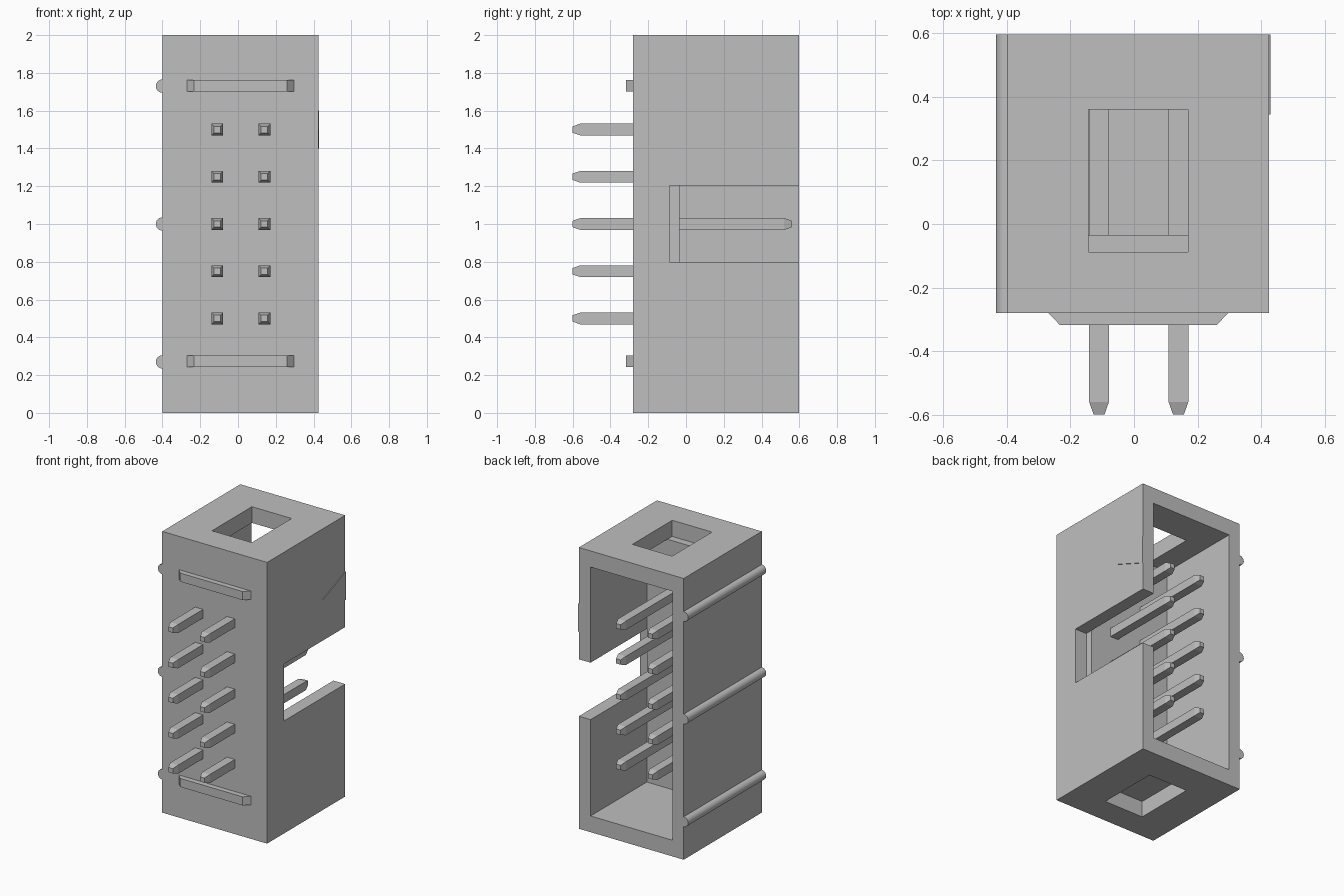
import bpy
import bmesh
import math
from mathutils import Matrix, Vector

if "Cube" in bpy.data.objects:
    bpy.data.objects.remove(bpy.data.objects["Cube"])

grey = bpy.data.materials.new("light grey plastic")
grey.diffuse_color = (0.52, 0.52, 0.52, 1)
grey.use_nodes = True
grey.node_tree.nodes["Principled BSDF"].inputs["Base Color"].default_value = grey.diffuse_color


def finish(name, bm):
    bmesh.ops.recalc_face_normals(bm, faces=bm.faces)
    me = bpy.data.meshes.new(name)
    bm.to_mesh(me)
    bm.free()
    me.materials.append(grey)
    ob = bpy.data.objects.new(name, me)
    bpy.context.collection.objects.link(ob)
    return ob


def box(name, x, y, z):
    bm = bmesh.new()
    size = (x[1] - x[0], y[1] - y[0], z[1] - z[0])
    mid = Vector((x[0] + x[1], y[0] + y[1], z[0] + z[1])) / 2
    bmesh.ops.create_cube(bm, size=1, matrix=Matrix.Translation(mid) @ Matrix.Diagonal((*size, 1)))
    return finish(name, bm)


def prism(name, points, offset):
    """Extrude a closed outline along an offset."""
    bm = bmesh.new()
    face = bm.faces.new([bm.verts.new(p) for p in points])
    new = bmesh.ops.extrude_face_region(bm, geom=[face], use_keep_orig=True)["geom"]
    bmesh.ops.translate(bm, vec=offset, verts=[v for v in new if isinstance(v, bmesh.types.BMVert)])
    return finish(name, bm)


def cut(target, cutter):
    mod = target.modifiers.new(cutter.name, "BOOLEAN")
    mod.operation = "DIFFERENCE"
    mod.solver = "EXACT"
    mod.object = cutter
    bpy.context.view_layer.objects.active = target
    bpy.ops.object.modifier_apply(modifier=mod.name)
    bpy.data.objects.remove(cutter)


# Housing: open at the back, with a key slot on the right and a window in each end
X0, X1, Y0, Y1 = -0.4, 0.425, -0.28, 0.597
housing = box("housing", (X0, X1), (Y0, Y1), (0, 2))
cut(housing, box("cavity_cutter", (-0.31, 0.333), (-0.035, 0.8), (0.115, 1.885)))
cut(housing, box("key_slot_cutter", (0.333, 0.6), (-0.088, 0.8), (0.8, 1.205)))
for z in ((-0.1, 0.115), (1.885, 2.1)):
    cut(housing, box("end_window_cutter", (-0.143, 0.17), (-0.088, 0.36), z))

# Pins: square bars with tapered tips at both ends
SECTIONS = ((-0.6, 0.017), (-0.56, 0.031), (0.52, 0.031), (0.56, 0.017))
for column, x in (("left", -0.11), ("right", 0.14)):
    for row in range(5):
        z = 0.5 + 0.25 * row
        bm = bmesh.new()
        rings = [[bm.verts.new((x + sx * r, y, z + sz * r))
                  for sx, sz in ((-1, -1), (1, -1), (1, 1), (-1, 1))] for y, r in SECTIONS]
        for a, b in zip(rings, rings[1:]):
            for i in range(4):
                j = (i + 1) % 4
                bm.faces.new((a[i], a[j], b[j], b[i]))
        bm.faces.new(rings[0])
        bm.faces.new(rings[-1])
        finish(f"pin_{column}_{row + 1}", bm)

# Standoff bars with sloped ends on the front
for name, z in (("lower", 0.242), ("upper", 1.702)):
    outline = [(-0.27, Y0, z), (-0.233, -0.318, z), (0.26, -0.318, z), (0.297, Y0, z)]
    prism(f"{name}_standoff", outline, (0, 0, 0.061))

# Rounded ribs along the left side
for name, z in (("lower", 0.27), ("middle", 1.0), ("upper", 1.73)):
    arc = [math.pi * (0.5 + i / 12) for i in range(13)]
    outline = [(X0 + 0.035 * math.cos(a), Y0, z + 0.035 * math.sin(a)) for a in arc]
    rib = prism(f"{name}_rib", outline, (0, Y1 - Y0, 0))
    bpy.ops.object.select_all(action="DESELECT")
    rib.select_set(True)
    bpy.context.view_layer.objects.active = rib
    bpy.ops.object.shade_smooth_by_angle(angle=math.radians(30))

# Thin triangular first-pin marker on the right side
prism("pin_marker", [(X1, Y1, 1.4), (X1, Y1, 1.6), (X1, 0.345, 1.5)], (0.005, 0, 0))
